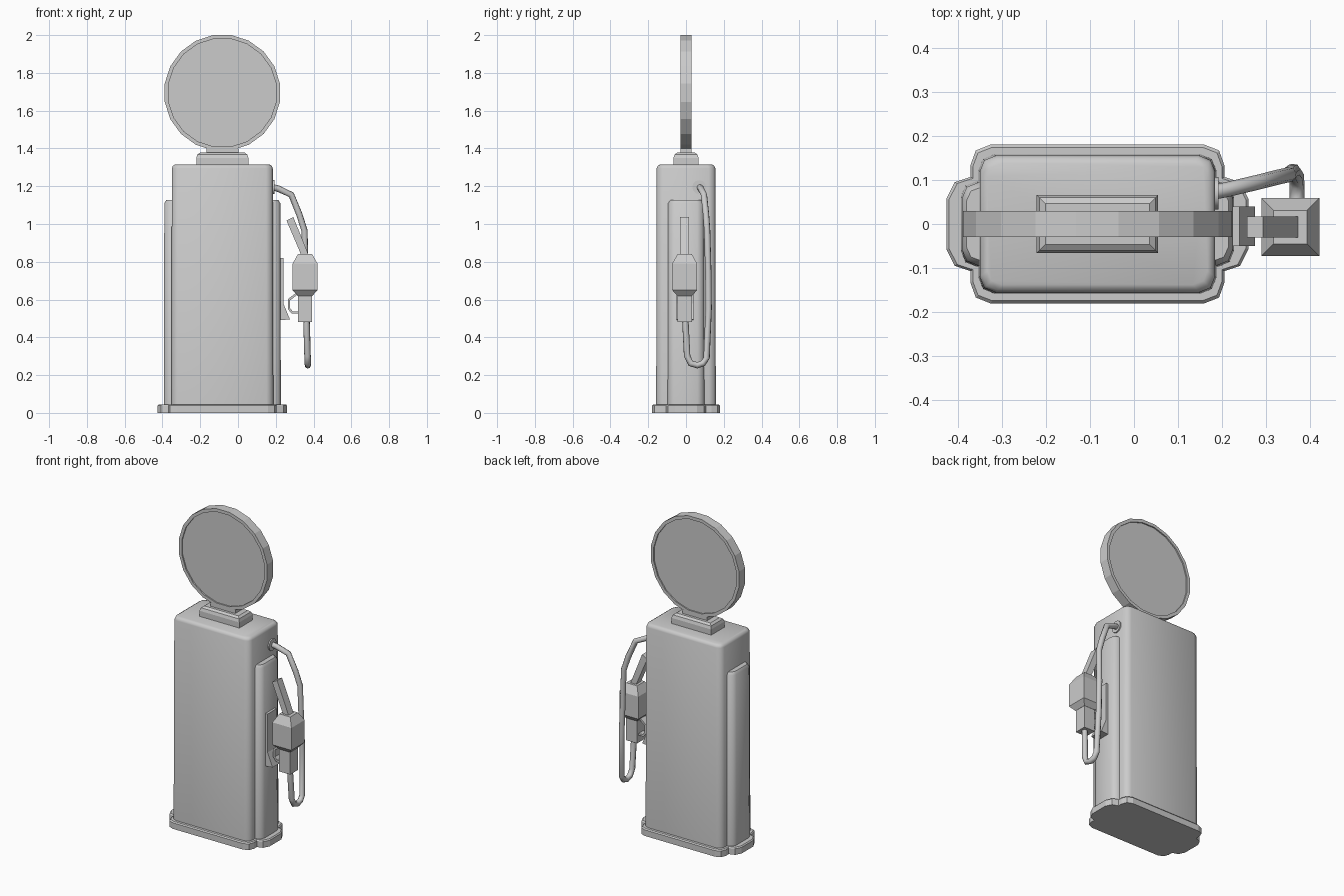
import bpy, bmesh, math
from mathutils import Vector

cube = bpy.data.objects.get("Cube")
if cube:
    bpy.data.objects.remove(cube, do_unlink=True)

CX = -0.083  # centre line of the cabinet
grey = bpy.data.materials.new("plain grey")
grey.use_nodes = True
tone = (0.6, 0.6, 0.6, 1)
grey.diffuse_color = tone
grey.node_tree.nodes["Principled BSDF"].inputs["Base Color"].default_value = tone


def finish(name, bm, smooth=None):
    bmesh.ops.recalc_face_normals(bm, faces=bm.faces)
    mesh = bpy.data.meshes.new(name)
    bm.to_mesh(mesh)
    bm.free()
    obj = bpy.data.objects.new(name, mesh)
    bpy.context.collection.objects.link(obj)
    mesh.materials.append(grey)
    if smooth:
        bpy.ops.object.select_all(action="DESELECT")
        obj.select_set(True)
        bpy.context.view_layer.objects.active = obj
        bpy.ops.object.shade_smooth_by_angle(angle=math.radians(smooth))
    return obj


def loft(name, rings, smooth=None):
    """Skin a stack of equal-sized rings and cap both ends."""
    bm = bmesh.new()
    loops = [[bm.verts.new(p) for p in ring] for ring in rings]
    n = len(loops[0])
    for a, b in zip(loops, loops[1:]):
        for i in range(n):
            j = (i + 1) % n
            bm.faces.new((a[i], a[j], b[j], b[i]))
    bm.faces.new(loops[0])
    bm.faces.new(loops[-1])
    return finish(name, bm, smooth)


def mirror_quarter(q):
    """Mirror a quarter outline (from the y side to the x side) into a closed one."""
    half = q + [(x, -y) for x, y in reversed(q)]
    return half + [(-x, -y) for x, y in half]


def rounded(hx, hy, r):
    k = r * 0.29
    return mirror_quarter([(hx - r, hy), (hx - k, hy - k), (hx, hy - r)])


def tower(name, outline, hx, hy, levels, cx=CX, cy=0, smooth=None):
    """Raise an outline through (z, inset) levels."""
    rings = [[(cx + x * (1 - d / hx), cy + y * (1 - d / hy), z) for x, y in outline]
             for z, d in levels]
    return loft(name, rings, smooth)


def box(hx, hy):
    return [(hx, hy), (hx, -hy), (-hx, -hy), (-hx, hy)]


def extrude_xz(name, points, y0, y1):
    return loft(name, [[(x, y, z) for x, z in points] for y in (y0, y1)])


# Stepped plinth
plinth = mirror_quarter([(0.243, 0.18), (0.276, 0.167), (0.288, 0.134),
                         (0.288, 0.107), (0.324, 0.095), (0.343, 0.057)])
tower("plinth", plinth, 0.343, 0.18, [(0, 0), (0.038, 0), (0.045, 0.006)])

# Cabinet and the slimmer panel that shows at both ends
tower("cabinet", rounded(0.27, 0.158, 0.036), 0.27, 0.158,
      [(0.04, 0), (1.295, 0.003), (1.308, 0.008), (1.315, 0.02)], smooth=50)
tower("end_panels", rounded(0.31, 0.097, 0.036), 0.31, 0.097,
      [(0.04, 0), (1.11, 0.003), (1.127, 0.013)], smooth=50)

# Sign pedestal
tower("sign_pedestal", box(0.138, 0.066), 0.138, 0.066,
      [(1.31, 0), (1.35, 0), (1.368, 0.006), (1.378, 0.02)])
tower("sign_neck", box(0.085, 0.03), 0.085, 0.03, [(1.37, 0), (1.4, 0)])

# Round sign with a raised rim and recessed faces
SIDES, RADIUS = 20, 0.309


def circle(r, y):
    steps = [math.tau * (i + 0.5) / SIDES for i in range(SIDES)]
    return [(CX + r * math.sin(a), y, 1.695 + r * math.cos(a)) for a in steps]


rim = RADIUS - 0.02
loft("round_sign", [circle(rim, -0.022), circle(rim, -0.03), circle(RADIUS, -0.03),
                    circle(RADIUS, 0.03), circle(rim, 0.03), circle(rim, 0.022)])


def tube(name, path, radius, sides=8):
    """Sweep a round section along a path of points."""
    pts = [Vector(p) for p in path]
    rings, side = [], Vector((0, 0, 1))
    for i, p in enumerate(pts):
        d = (pts[min(i + 1, len(pts) - 1)] - pts[max(i - 1, 0)]).normalized()
        u = (side - d * side.dot(d)).normalized()
        v = d.cross(u)
        side = u
        rings.append([p + radius * (u * math.cos(math.tau * k / sides)
                                    + v * math.sin(math.tau * k / sides))
                      for k in range(sides)])
    return loft(name, rings, 50)


# Hose and its wall fitting
tube("hose_fitting", [(0.17, 0.07, 1.195), (0.192, 0.07, 1.195)], 0.037, 12)
tube("hose", [(0.18, 0.072, 1.195), (0.21, 0.078, 1.188), (0.282, 0.095, 1.155),
              (0.325, 0.106, 1.05), (0.352, 0.112, 0.965), (0.356, 0.118, 0.75),
              (0.362, 0.12, 0.55), (0.369, 0.109, 0.29), (0.37, 0.09, 0.262),
              (0.37, 0.06, 0.252), (0.37, 0.025, 0.262), (0.368, 0.006, 0.3),
              (0.362, -0.004, 0.5)], 0.017)

# Nozzle grip, body and spout
NX, NY = 0.355, -0.007
tower("nozzle_body", box(0.066, 0.066), 0.066, 0.066,
      [(0.62, 0.027), (0.65, 0), (0.79, 0), (0.84, 0.028)], NX, NY)
tower("nozzle_grip", box(0.038, 0.038), 0.038, 0.038, [(0.48, 0), (0.63, 0)], NX, NY)
extrude_xz("nozzle_spout", [(0.257, 1.018), (0.293, 1.037), (0.372, 0.84), (0.335, 0.835)],
           NY - 0.024, NY + 0.024)

# Trigger guard: a thin bent strip
outer = [(0.32, 0.645), (0.264, 0.602), (0.264, 0.55), (0.284, 0.525), (0.32, 0.525)]
inner = [(0.32, 0.537), (0.29, 0.537), (0.276, 0.554), (0.276, 0.596), (0.32, 0.63)]
extrude_xz("trigger_guard", outer + inner, NY - 0.022, NY + 0.022)

# Nozzle rest on the end panel
extrude_xz("nozzle_rest", [(0.215, 0.82), (0.24, 0.82), (0.24, 0.58), (0.275, 0.495),
                           (0.215, 0.49)], -0.05, 0.04)
